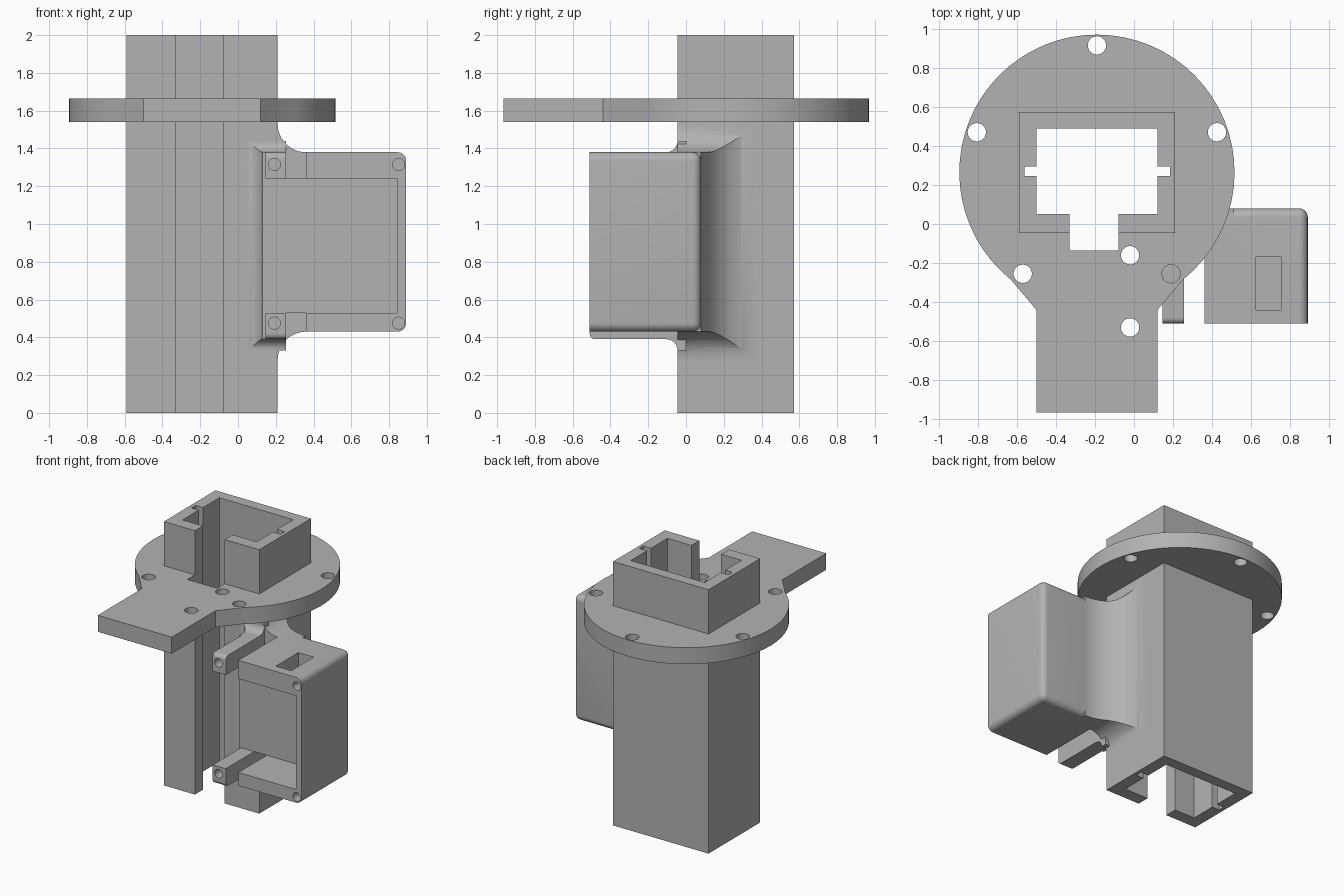
import bpy, bmesh, math
from mathutils import Vector

if "Cube" in bpy.data.objects:
    bpy.data.objects.remove(bpy.data.objects["Cube"], do_unlink=True)

grey = bpy.data.materials.new("plain_grey")
grey.use_nodes = True
grey.diffuse_color = (0.45, 0.45, 0.45, 1)
grey.node_tree.nodes["Principled BSDF"].inputs["Base Color"].default_value = (0.45, 0.45, 0.45, 1)

FRONT = -0.045          # front face of the tube
PLACE = {"x": lambda a, b, h: (h, a, b),
         "y": lambda a, b, h: (a, h, b),
         "z": lambda a, b, h: (a, b, h)}


def arc(cx, cy, r, start, end, n=12):
    angles = [math.radians(start + (end - start) * i / n) for i in range(n + 1)]
    return [(cx + r * math.cos(a), cy + r * math.sin(a)) for a in angles]


def prism(name, pts, axis, lo, hi, bevel_rule=None, bevel=0):
    """Extrude a 2D outline along an axis, optionally rounding chosen edges."""
    bm = bmesh.new()
    rings = [[bm.verts.new(PLACE[axis](a, b, h)) for a, b in pts] for h in (lo, hi)]
    for ring in rings:
        bm.faces.new(ring)
    for i in range(len(pts)):
        j = (i + 1) % len(pts)
        bm.faces.new((rings[0][i], rings[0][j], rings[1][j], rings[1][i]))
    bmesh.ops.recalc_face_normals(bm, faces=bm.faces)
    if bevel_rule:
        chosen = [e for e in bm.edges if bevel_rule((e.verts[0].co + e.verts[1].co) / 2)]
        bmesh.ops.bevel(bm, geom=chosen, offset=bevel, segments=6, profile=0.5, affect="EDGES")
    mesh = bpy.data.meshes.new(name)
    bm.to_mesh(mesh)
    bm.free()
    mesh.materials.append(grey)
    obj = bpy.data.objects.new(name, mesh)
    bpy.context.collection.objects.link(obj)
    return obj


def box(name, x, y, z, **kw):
    return prism(name, [(x[0], y[0]), (x[1], y[0]), (x[1], y[1]), (x[0], y[1])], "z", *z, **kw)


def disc(name, a, b, r, axis, lo, hi):
    return prism(name, arc(a, b, r, 0, 345, 23), axis, lo, hi)


def combine(obj, other, operation, keep=False):
    """Boolean two solids and bake the result into the first."""
    mod = obj.modifiers.new("join", "BOOLEAN")
    mod.operation, mod.solver, mod.object = operation, "EXACT", other
    graph = bpy.context.evaluated_depsgraph_get()
    baked = bpy.data.meshes.new_from_object(obj.evaluated_get(graph))
    obj.modifiers.clear()
    obj.data = baked
    if not keep:
        bpy.data.objects.remove(other, do_unlink=True)


# Inner channel with side notches and a front slot
channel = prism("channel_cutter", [
    (-0.5, 0.05), (-0.33, 0.05), (-0.33, -0.135), (-0.08, -0.135), (-0.08, 0.05),
    (0.12, 0.05), (0.12, 0.245), (0.185, 0.245), (0.185, 0.295), (0.12, 0.295),
    (0.12, 0.49), (-0.5, 0.49), (-0.5, 0.295), (-0.56, 0.295), (-0.56, 0.245),
    (-0.5, 0.245)], "z", -0.2, 2.2)

# Square tube
tube = box("square_tube", (-0.59, 0.21), (FRONT, 0.573), (0, 2))
combine(tube, channel, "DIFFERENCE", keep=True)

# Round flange with a flared tongue and screw holes
outline = arc(-0.19, 0.265, 0.705, -51.3, 231.3, 50)
outline += [(-0.5, -0.44), (-0.5, -0.965), (0.12, -0.965), (0.12, -0.44)]
flange = prism("flange_plate", outline, "z", 1.54, 1.665)
combine(flange, channel, "DIFFERENCE", keep=True)
for x, y in ((-0.19, 0.915), (-0.805, 0.47), (0.425, 0.47), (-0.57, -0.255),
             (0.19, -0.255), (-0.02, -0.16), (-0.02, -0.53)):
    combine(flange, disc("hole_cutter", x, y, 0.047, "z", 1.4, 1.8), "DIFFERENCE")

# Side housing shell, rounded at its back and outer edges
housing = box("side_housing", (0.36, 0.89), (-0.51, 0.08), (0.43, 1.38),
              bevel_rule=lambda m: m.x > 0.4 and m.y > -0.4, bevel=0.045)
combine(housing, box("cavity_cutter", (0.3, 0.845), (-0.6, -0.17), (0.53, 1.24)), "DIFFERENCE")
combine(housing, box("window_cutter", (0.625, 0.755), (-0.44, -0.17), (1.2, 1.5)), "DIFFERENCE")

# Flank that blends the housing into the tube side
flank = prism("flank", [(0.15, FRONT), (0.51, FRONT)] + arc(0.51, 0.38, 0.3, 270, 180, 20)
              + [(0.15, 0.38)], "z", 0.2, 1.6)
flank_rise = prism("flank_rise", [(0.15, 0.28)] + arc(0.36, 0.28, 0.15, 180, 90)
                   + [(0.6, 0.43), (0.6, 1.38)] + arc(0.36, 1.53, 0.15, 270, 180)
                   + [(0.15, 1.53)], "y", -0.3, 0.6)
combine(flank, flank_rise, "INTERSECT")
combine(housing, flank, "UNION")

# Front block that blends into the tube front
block = prism("front_block", [(0.255, -0.17), (0.255, 0), (0.05, 0)]
              + arc(0.05, FRONT - 0.08, 0.08, 90, 0) + [(0.13, -0.17)], "z", 0.3, 1.5)
block_rise = prism("block_rise", [(-0.17, 0.39), (-0.17, 1.38)]
                   + arc(FRONT - 0.06, 1.44, 0.06, 270, 360) + [(0.02, 1.44), (0.02, 0.33)]
                   + arc(FRONT - 0.06, 0.33, 0.06, 0, 90), "x", -0.1, 0.4)
combine(block, block_rise, "INTERSECT")
combine(housing, block, "UNION")
combine(housing, box("back_wall", (0.2, 0.4), (-0.17, 0), (0.53, 1.24)), "UNION")

# Upper and lower arms
for low, high, outer in ((0.39, 0.53, 0.39), (1.24, 1.38, 1.38)):
    arm = box("arm", (0.145, 0.255), (-0.51, -0.02), (low, high), bevel=0.03,
              bevel_rule=lambda m: m.y < -0.5 and abs(m.z - outer) < 0.01)
    combine(housing, arm, "UNION")

# Screw holes in the arms and the housing rim
for x in (0.193, 0.85):
    for z in (0.475, 1.315):
        combine(housing, disc("screw_cutter", x, z, 0.032, "y", -0.7, -0.25), "DIFFERENCE")
combine(housing, channel, "DIFFERENCE")

# Smooth the curves, keep the corners sharp
for obj in (tube, flange, housing):
    bpy.ops.object.select_all(action="DESELECT")
    obj.select_set(True)
    bpy.context.view_layer.objects.active = obj
    bpy.ops.object.shade_smooth_by_angle(angle=math.radians(25))
